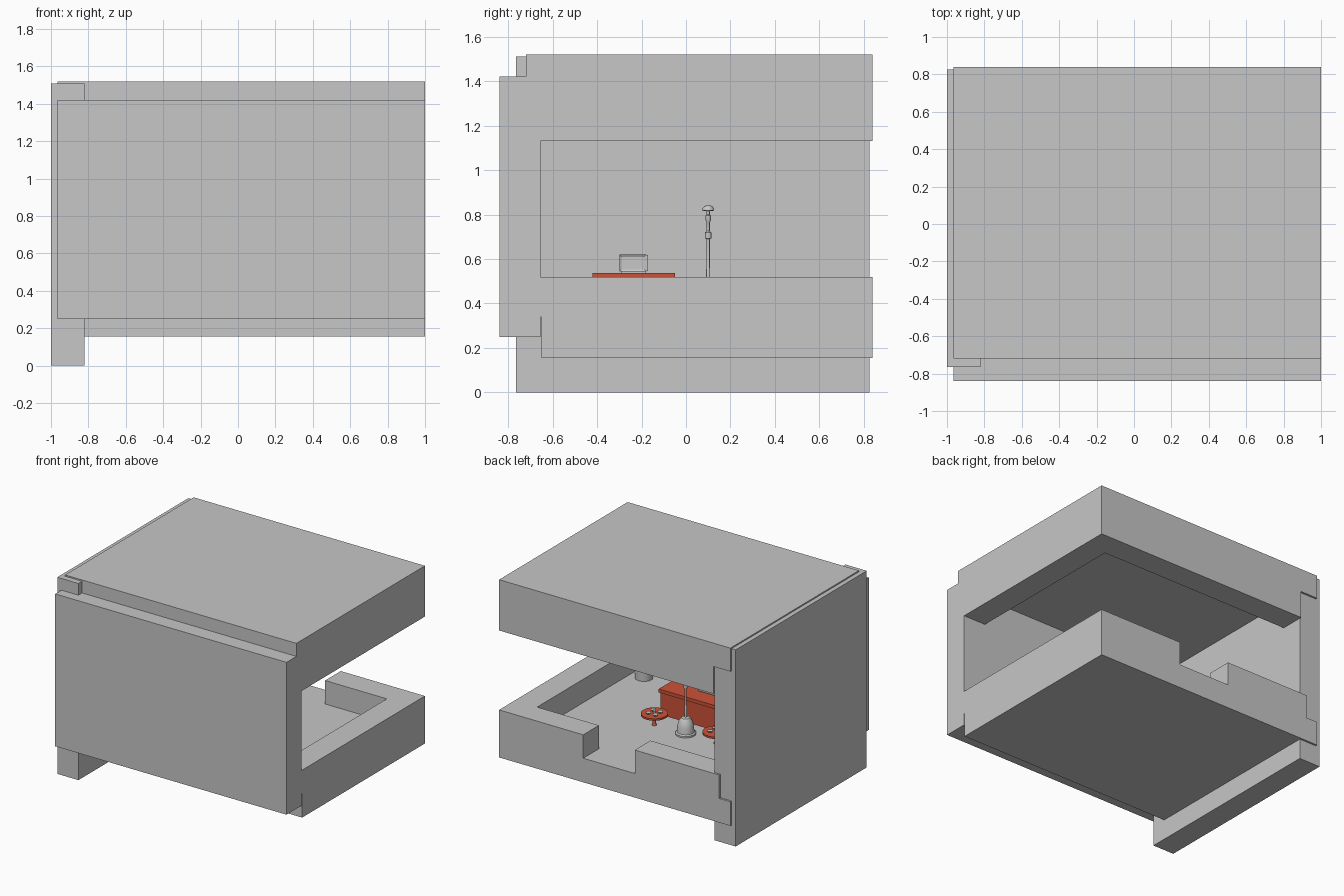
import bpy, bmesh, math

if "Cube" in bpy.data.objects:
    bpy.data.objects.remove(bpy.data.objects["Cube"])

def material(name, rgb):
    m = bpy.data.materials.new(name)
    m.diffuse_color = (*rgb, 1.0)
    m.use_nodes = True
    m.node_tree.nodes["Principled BSDF"].inputs["Base Color"].default_value = m.diffuse_color
    return m

GRAY = material("plaster gray", (0.57, 0.57, 0.57))
RED = material("warm red", (0.60, 0.085, 0.04))

def finish(name, bm, mat, smooth=False):
    bmesh.ops.recalc_face_normals(bm, faces=bm.faces)
    mesh = bpy.data.meshes.new(name)
    bm.to_mesh(mesh)
    bm.free()
    mesh.materials.append(mat)
    ob = bpy.data.objects.new(name, mesh)
    bpy.context.collection.objects.link(ob)
    if smooth:
        bpy.ops.object.select_all(action='DESELECT')
        ob.select_set(True)
        bpy.context.view_layer.objects.active = ob
        bpy.ops.object.shade_smooth_by_angle(angle=math.radians(40))
    return ob

def box(name, x, y, z, mat=GRAY, inset_sides=0):
    bm = bmesh.new()
    bmesh.ops.create_cube(bm, size=1)
    for v in bm.verts:
        for i, (a, b) in enumerate((x, y, z)):
            v.co[i] = a if v.co[i] < 0 else b
    if inset_sides:  # recessed panels on the two x faces
        bm.normal_update()
        sides = [f for f in bm.faces if abs(f.normal.x) > 0.9]
        bmesh.ops.inset_individual(bm, faces=sides, thickness=inset_sides, depth=-0.006)
    return finish(name, bm, mat)

def lathe(name, profile, loc, mat=GRAY, steps=24):
    """Revolve (radius, height) points around a vertical axis."""
    bm = bmesh.new()
    vs = [bm.verts.new((r, 0, h)) for r, h in profile]
    edges = [bm.edges.new(p) for p in zip(vs, vs[1:])]
    bmesh.ops.spin(bm, geom=vs + edges, axis=(0, 0, 1), cent=(0, 0, 0),
                   angle=math.tau, steps=steps)
    bmesh.ops.remove_doubles(bm, verts=bm.verts, dist=1e-5)
    ob = finish(name, bm, mat, True)
    ob.location = loc
    return ob

FLOOR = 0.34
CEIL = 1.34
RAIL = 0.52

# Building shell
box("left_wall", (-1, -0.82), (-0.765, 0.825), (0, 1.51))
box("front_wall", (-0.965, 1), (-0.84, -0.655), (0.25, 1.42))
box("floor_slab", (-0.965, 1), (-0.65, 0.84), (0.155, FLOOR))
box("roof_slab", (-0.965, 1), (-0.72, 0.84), (CEIL, 1.52))

# Hanging beams under the roof on the open sides
box("right_beam", (0.81, 1), (-0.66, 0.65), (1.13, CEIL))
box("back_beam", (-0.82, 1), (0.65, 0.84), (1.13, CEIL))

# Low parapets, with an entrance gap at the back
box("right_parapet", (0.81, 1), (-0.66, 0.65), (FLOOR, RAIL))
box("back_parapet_right", (0.285, 1), (0.65, 0.84), (FLOOR, RAIL))
box("back_parapet_left", (-0.87, -0.153), (0.65, 0.84), (FLOOR, RAIL))

# Counter with an overhanging top
box("counter_body", (-0.40, 0.26), (-0.41, -0.06), (FLOOR, 0.51), RED)
box("counter_top", (-0.407, 0.267), (-0.42, -0.05), (0.51, 0.537), RED)

# Small appliance on the counter
box("appliance_body", (-0.16, 0.02), (-0.30, -0.178), (0.543, 0.62), GRAY, 0.015)
box("appliance_door", (-0.155, 0.015), (-0.177, -0.170), (0.545, 0.618))
for i, x in enumerate((-0.14, 0.0)):
    box(f"appliance_foot_{i}", (x - 0.01, x + 0.01), (-0.29, -0.18), (0.537, 0.543))

# Standing lamp: bell base, thin pole with collars, mushroom head
lathe("standing_lamp", [
    (0, 0), (0.072, 0), (0.072, 0.012), (0.062, 0.02), (0.058, 0.06), (0.048, 0.10),
    (0.03, 0.125), (0.009, 0.13), (0.009, 0.215), (0.007, 0.22), (0.007, 0.35),
    (0.014, 0.352), (0.014, 0.38), (0.007, 0.385), (0.007, 0.425), (0.012, 0.435),
    (0.012, 0.455), (0.007, 0.46), (0.007, 0.475), (0.027, 0.478), (0.027, 0.485),
    (0.018, 0.498), (0, 0.503)], (-0.067, 0.10, FLOOR))

# Round pot in the far corner
lathe("corner_pot", [(0, 0), (0.064, 0), (0.068, 0.15), (0.058, 0.15), (0.055, 0.12), (0, 0.12)],
      (0.70, -0.49, FLOOR))

# Two round tables set with small dishes, mirrored about the lamp
for side in (-1, 1):
    tx, ty = -0.067 + side * 0.262, 0.105
    lathe(f"round_table_{side}", [
        (0, 0), (0.018, 0), (0.012, 0.01), (0.012, 0.065), (0.03, 0.075),
        (0.095, 0.075), (0.095, 0.09), (0, 0.09)], (tx, ty, FLOOR), RED)
    for k in range(4):
        a = math.tau * (k + 0.5) / 4
        lathe(f"dish_{side}_{k}", [(0, 0), (0.014, 0), (0.02, 0.01), (0.016, 0.01), (0, 0.004)],
              (tx + 0.042 * math.cos(a), ty + 0.042 * math.sin(a), FLOOR + 0.09), GRAY, 12)
    lathe(f"cup_{side}", [(0, 0), (0.010, 0), (0.012, 0.022), (0, 0.022)],
          (tx, ty, FLOOR + 0.09), GRAY, 12)
